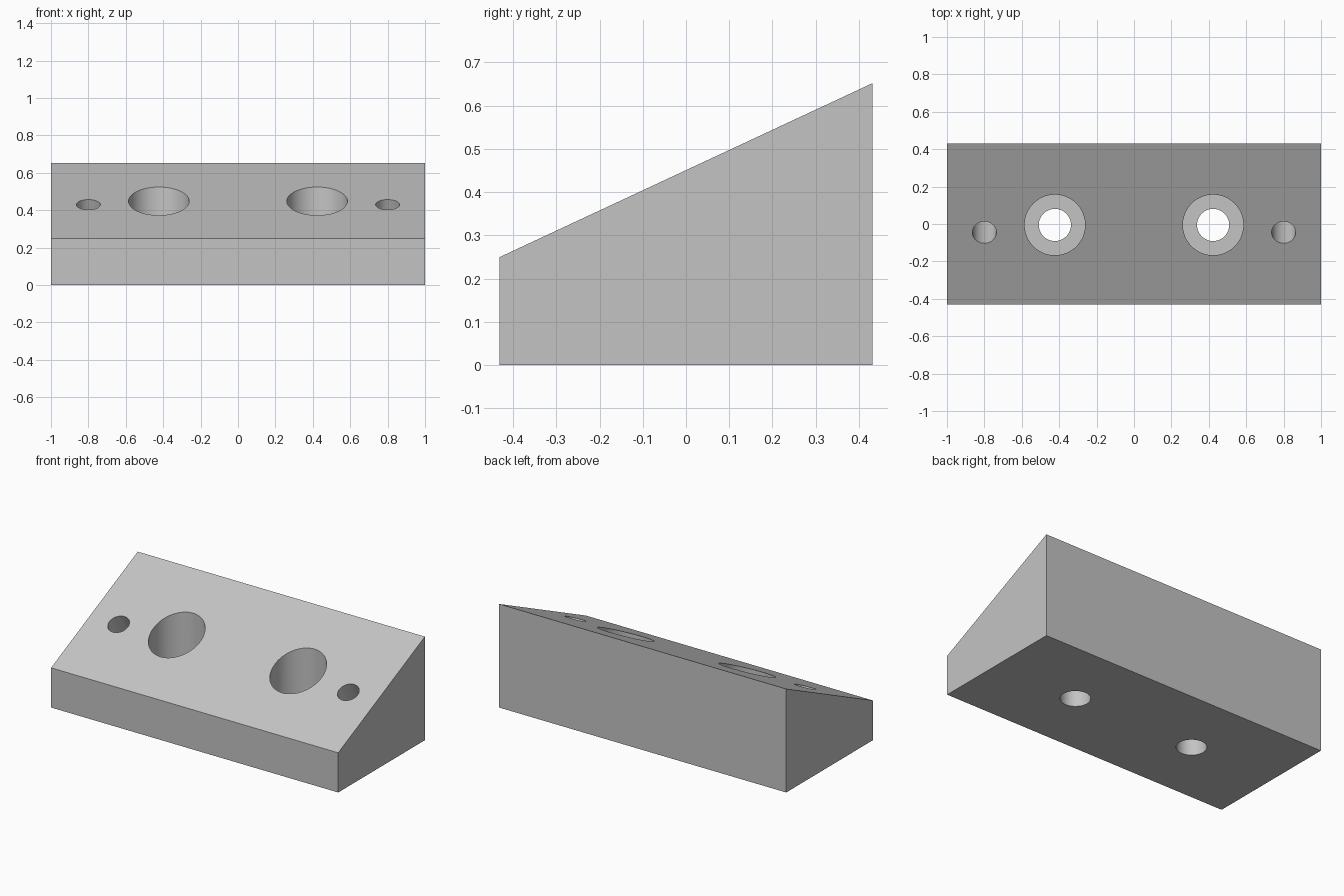
import bpy
import bmesh
import math
from mathutils import Matrix, Vector

cube = bpy.data.objects.get("Cube")
if cube:
    bpy.data.objects.remove(cube, do_unlink=True)

HALF_DEPTH, FRONT_Z, BACK_Z = 0.431, 0.25, 0.652
SLOPE = math.atan2(BACK_Z - FRONT_Z, 2 * HALF_DEPTH)

grey = bpy.data.materials.new("plain grey")
grey.use_nodes = True
grey.diffuse_color = (0.55, 0.55, 0.55, 1)
grey.node_tree.nodes["Principled BSDF"].inputs["Base Color"].default_value = grey.diffuse_color


def make_object(name, bm):
    bmesh.ops.recalc_face_normals(bm, faces=bm.faces)
    mesh = bpy.data.meshes.new(name)
    bm.to_mesh(mesh)
    bm.free()
    mesh.materials.append(grey)
    obj = bpy.data.objects.new(name, mesh)
    bpy.context.collection.objects.link(obj)
    return obj


def add_drill(name, start, end, radius):
    """Cylindrical cutter running between two points."""
    start, end = Vector(start), Vector(end)
    axis = end - start
    turn = axis.to_track_quat("Z", "Y").to_matrix().to_4x4()
    bm = bmesh.new()
    bmesh.ops.create_cone(bm, cap_ends=True, segments=64, radius1=radius, radius2=radius,
                          depth=axis.length,
                          matrix=Matrix.Translation((start + end) / 2) @ turn)
    obj = make_object(name, bm)
    obj.hide_render = True
    return obj


# Wedge body: side profile extruded along x
bm = bmesh.new()
profile = [(-HALF_DEPTH, 0), (HALF_DEPTH, 0), (HALF_DEPTH, BACK_Z), (-HALF_DEPTH, FRONT_Z)]
side = bm.faces.new([bm.verts.new((-1, y, z)) for y, z in profile])
extruded = bmesh.ops.extrude_face_region(bm, geom=[side])["geom"]
bmesh.ops.translate(bm, vec=(2, 0, 0),
                    verts=[v for v in extruded if isinstance(v, bmesh.types.BMVert)])
body = make_object("wedge_block", bm)

# Cutters: counterbored screw holes, and blind holes square to the sloping face
normal = Vector((0, -math.sin(SLOPE), math.cos(SLOPE)))
cutters = []
for label, s in (("left", 1), ("right", -1)):
    x, y = 0.423 * s, -0.005
    cutters.append(add_drill(label + "_counterbore_cutter", (x, y, 0.19), (x, y, 1), 0.162))
    cutters.append(add_drill(label + "_screw_hole_cutter", (x, y, -0.2), (x, y, 0.9), 0.086))
    mouth_y = -0.045
    mouth = Vector((0.8 * s, mouth_y, FRONT_Z + (mouth_y + HALF_DEPTH) * math.tan(SLOPE)))
    cutters.append(add_drill(label + "_blind_hole_cutter",
                             mouth - normal * 0.36, mouth + normal * 0.2, 0.064))

bpy.ops.object.select_all(action="DESELECT")
body.select_set(True)
bpy.context.view_layer.objects.active = body
for cutter in cutters:
    cut = body.modifiers.new(cutter.name, "BOOLEAN")
    cut.operation = "DIFFERENCE"
    cut.solver = "EXACT"
    cut.object = cutter
    bpy.ops.object.modifier_apply(modifier=cut.name)
for cutter in cutters:
    bpy.data.objects.remove(cutter, do_unlink=True)

# Smooth hole walls with crisp rims
bpy.ops.object.shade_smooth_by_angle(angle=math.radians(20))
